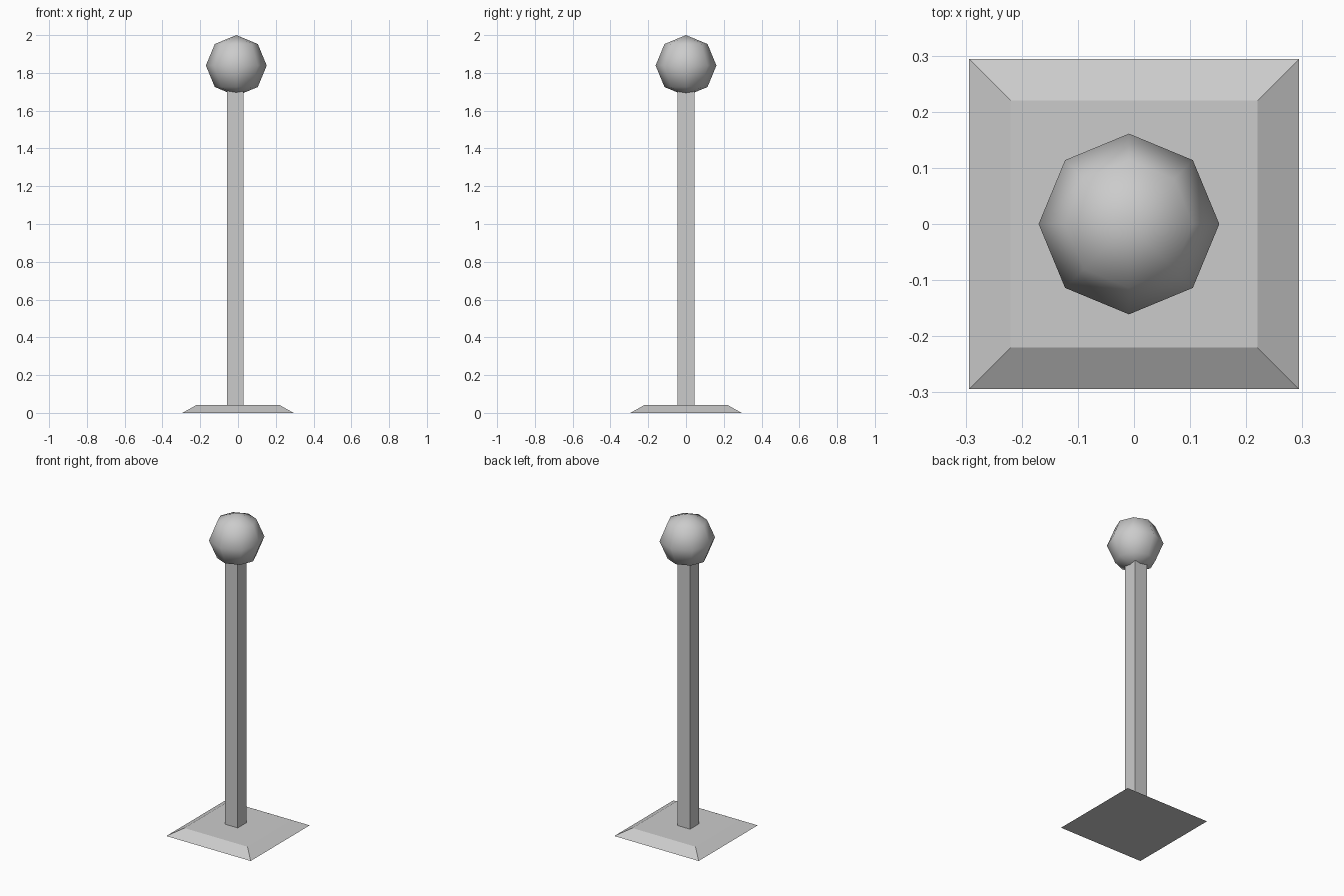
import bpy, bmesh

if "Cube" in bpy.data.objects:
    bpy.data.objects.remove(bpy.data.objects["Cube"])


def tapered_box(name, center, bottom, top, z0, z1):
    """Square box with different half widths at the bottom and the top."""
    bm = bmesh.new()
    bmesh.ops.create_cube(bm, size=2)
    for v in bm.verts:
        half, z = (top, z1) if v.co.z > 0 else (bottom, z0)
        v.co = (center + v.co.x * half, v.co.y * half, z)
    mesh = bpy.data.meshes.new(name)
    bm.to_mesh(mesh)
    bm.free()
    obj = bpy.data.objects.new(name, mesh)
    bpy.context.collection.objects.link(obj)
    return obj


# Base plate with sloped edges
tapered_box("base", 0.0, 0.294, 0.22, 0.0, 0.042)

# Square post, slightly off centre, reaching into the ball
tapered_box("post", -0.015, 0.044, 0.044, 0.03, 1.71)

# Low-poly ball with smooth shading
bpy.ops.mesh.primitive_uv_sphere_add(segments=8, ring_count=4, radius=0.161,
                                     location=(-0.009, 0, 1.839))
ball = bpy.context.object
ball.name = "ball"
bpy.ops.object.shade_smooth()
